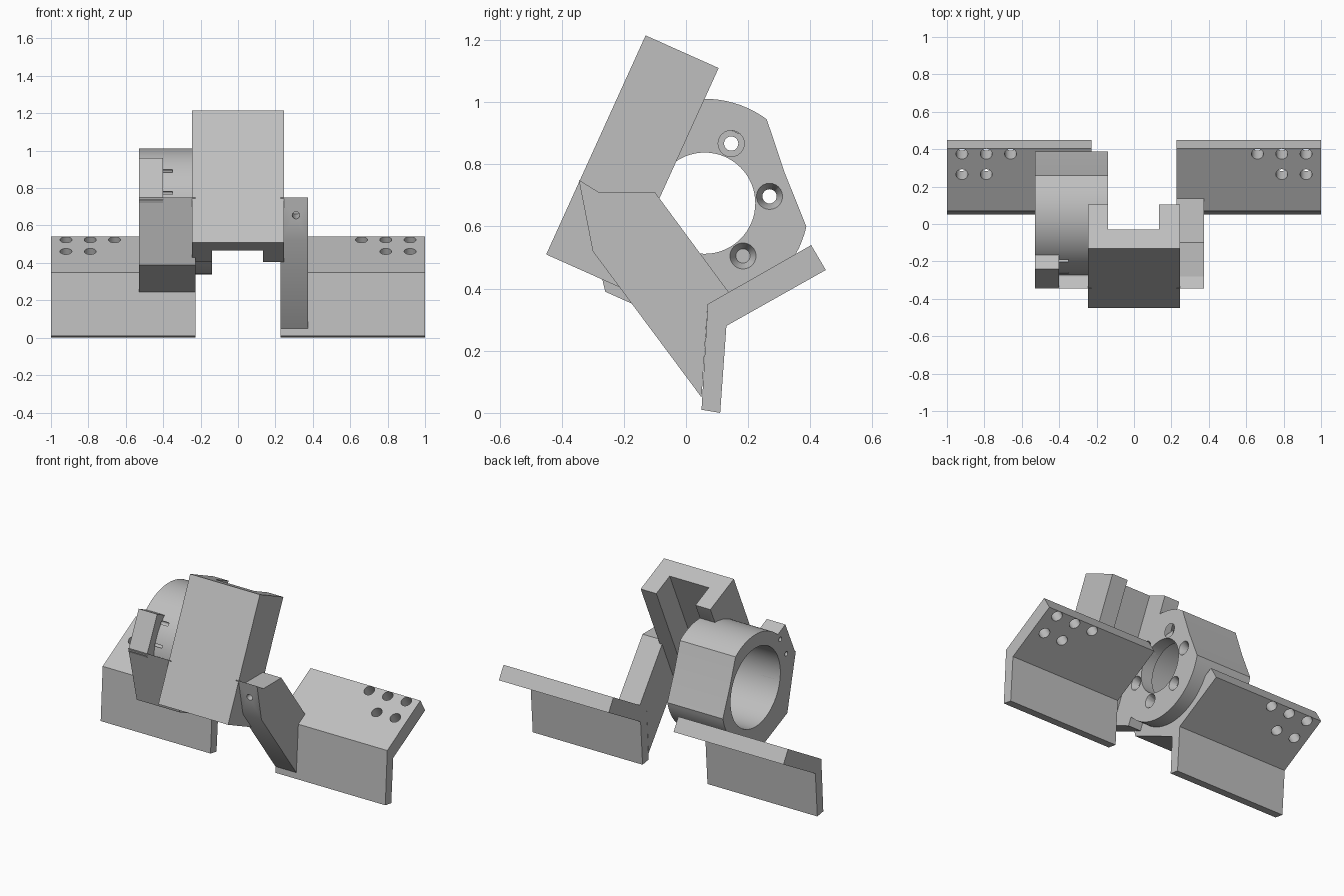
import bpy, bmesh, math
from mathutils import Vector

cube = bpy.data.objects.get("Cube")
if cube:
    bpy.data.objects.remove(cube, do_unlink=True)

grey = bpy.data.materials.new("plain grey")
grey.use_nodes = True
GREY = (0.52, 0.52, 0.52, 1)
grey.diffuse_color = GREY
grey.node_tree.nodes["Principled BSDF"].inputs["Base Color"].default_value = GREY


def add_object(name, bm):
    bmesh.ops.recalc_face_normals(bm, faces=bm.faces)
    mesh = bpy.data.meshes.new(name)
    bm.to_mesh(mesh)
    bm.free()
    mesh.materials.append(grey)
    ob = bpy.data.objects.new(name, mesh)
    bpy.context.collection.objects.link(ob)
    return ob


def prism(name, profile, x0, x1):
    """Extrude a (y, z) profile along x."""
    bm = bmesh.new()
    face = bm.faces.new([bm.verts.new((x0, y, z)) for y, z in profile])
    ext = bmesh.ops.extrude_face_region(bm, geom=[face])
    verts = [g for g in ext["geom"] if isinstance(g, bmesh.types.BMVert)]
    bmesh.ops.translate(bm, verts=verts, vec=(x1 - x0, 0, 0))
    return add_object(name, bm)


def rod(start, end, r1, r2=None, sides=24):
    """Cutter between two points, optionally tapered."""
    start, end = Vector(start), Vector(end)
    axis = end - start
    bm = bmesh.new()
    bmesh.ops.create_cone(bm, cap_ends=True, segments=sides, radius1=r1,
                          radius2=r1 if r2 is None else r2, depth=axis.length)
    bm.transform(axis.to_track_quat("Z", "Y").to_matrix().to_4x4())
    bmesh.ops.translate(bm, verts=bm.verts, vec=(start + end) / 2)
    ob = add_object("cutter", bm)
    ob.hide_render = True
    return ob


def cut(ob, cutters):
    bpy.context.view_layer.objects.active = ob
    for c in cutters:
        mod = ob.modifiers.new("cut", "BOOLEAN")
        mod.operation = "DIFFERENCE"
        mod.solver = "EXACT"
        mod.object = c
        bpy.ops.object.modifier_apply(modifier=mod.name)


cutters = []

# Angle brackets with five slanted bolt holes each
ANGLE = [(0.05, 0.01), (0.11, 0), (0.13, 0.28), (0.45, 0.46), (0.403, 0.54), (0.07, 0.35)]
normal = Vector((0, -0.5, 0.867))
brackets = []
for side, name in ((1, "left_bracket"), (-1, "right_bracket")):
    bracket = prism(name, ANGLE, side * 0.228, side)
    holes = []
    for x, y, z in ((0.66, 0.375, 0.523), (0.79, 0.375, 0.523), (0.92, 0.375, 0.523),
                    (0.79, 0.265, 0.462), (0.92, 0.265, 0.462)):
        p = Vector((side * x, y, z))
        holes.append(rod(p + normal * 0.1, p - normal * 0.2, 0.032))
    cut(bracket, holes)
    cutters += holes
    brackets.append(bracket)

# Tilted channel block, open to the back
block = prism("channel_block", [(-0.13, 1.215), (0.105, 1.11), (-0.215, 0.405), (-0.45, 0.51)],
              -0.245, 0.245)
slot = prism("cutter", [(0.08, 1.41), (0.4, 1.27), (-0.15, 0.06), (-0.47, 0.2)], -0.14, 0.135)
slot.hide_render = True
cut(block, [slot])
cutters.append(slot)

# Left arm with a small blind hole in front
arm = prism("left_arm", [(-0.345, 0.75), (-0.28, 0.71), (-0.1, 0.71), (0.14, 0.385),
                         (0.07, 0.35), (0.05, 0.05), (-0.3, 0.52)], 0.228, 0.375)
pin = rod((0.31, -0.4, 0.64), (0.31, -0.2, 0.68), 0.02)
cut(arm, [pin])
cutters.append(pin)

# Ring housing with one flattened side
CY, CZ, R = 0.06, 0.675, 0.336
a0, a1 = math.radians(53.5), math.radians(347)
outline = []
for i in range(73):
    a = a0 + (a1 - a0) * i / 72
    outline.append((CY + R * math.cos(a), CZ + R * math.sin(a)))
outline.append((0.317, 0.775))
ring = prism("ring_housing", outline, -0.53, -0.14)

# Front support and clamp tab of the ring
support = prism("ring_support", [(-0.345, 0.75), (-0.28, 0.71), (-0.1, 0.71), (0.07, 0.42),
                                 (0.07, 0.243), (-0.26, 0.39)], -0.53, -0.228)
tab = prism("clamp_tab", [(-0.345, 0.735), (-0.24, 0.96), (-0.165, 0.925),
                          (-0.13, 0.86), (-0.19, 0.6), (-0.28, 0.6)], -0.53, -0.4)

# Motor bore, flange opening, countersunk screw holes and tab pin holes
bores = [rod((-0.7, CY, CZ), (-0.22, CY, CZ), 0.25, sides=64),
         rod((-0.3, CY, CZ), (-0.1, CY, CZ), 0.163, sides=64)]
for i in range(6):
    a = math.radians(6 + 60 * i)
    y, z = CY + 0.21 * math.cos(a), CZ + 0.21 * math.sin(a)
    bores.append(rod((-0.3, y, z), (-0.12, y, z), 0.023))
    bores.append(rod((-0.18, y, z), (-0.138, y, z), 0.023, 0.043))
pins = [rod((-0.6, y, z), (-0.35, y, z), 0.014) for y, z in ((-0.19, 0.885), (-0.25, 0.77))]
for part in (ring, block):
    cut(part, bores)
cut(support, bores[:2])
cut(tab, bores[:1] + pins)
cut(ring, pins)
cutters += bores + pins

for c in cutters:
    bpy.data.objects.remove(c, do_unlink=True)

# Smooth round walls, sharp edges
bpy.ops.object.select_all(action="DESELECT")
for ob in brackets + [block, arm, ring, support, tab]:
    ob.select_set(True)
bpy.context.view_layer.objects.active = ring
bpy.ops.object.shade_smooth_by_angle(angle=math.radians(30))
